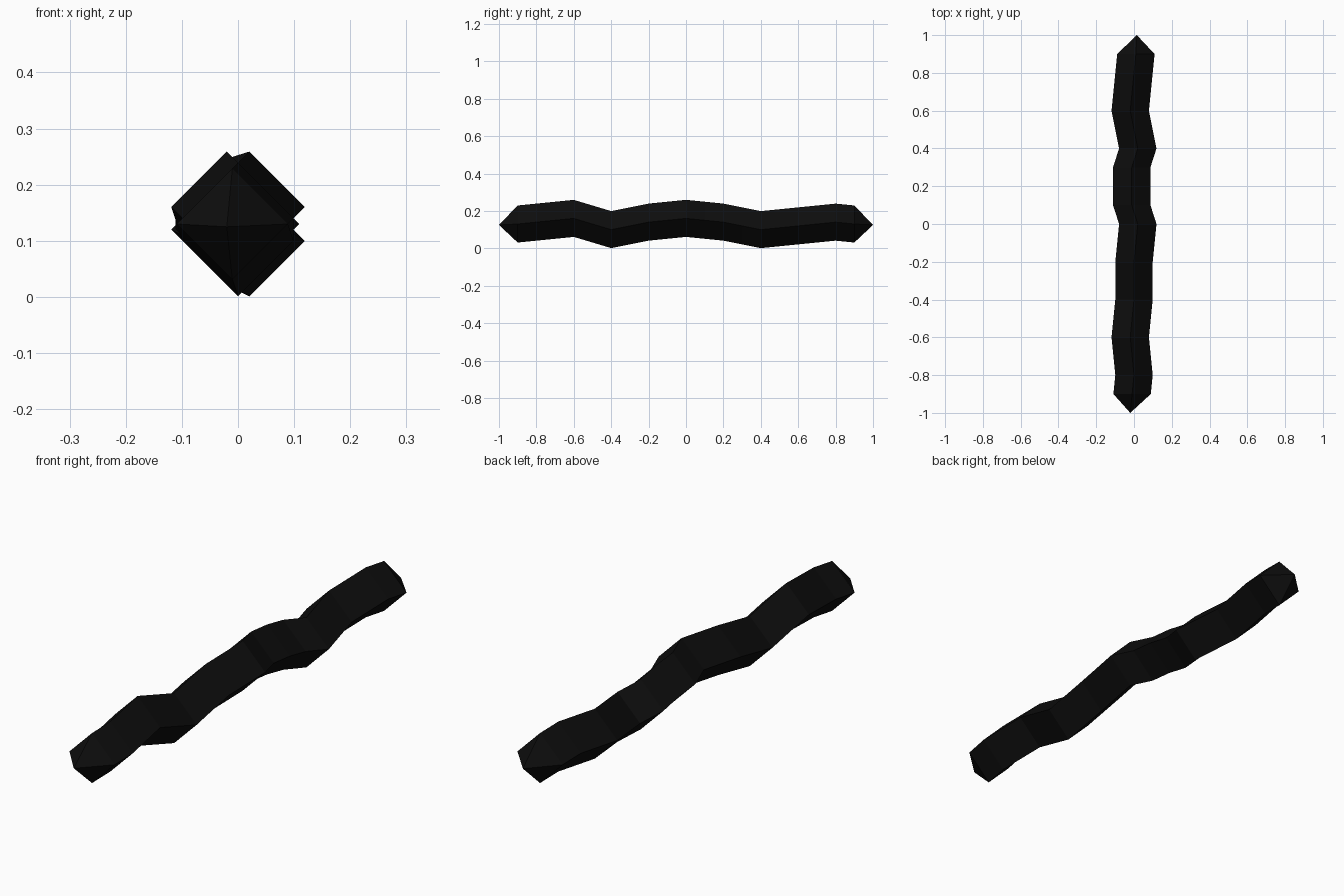
import bpy, bmesh
from mathutils import Vector

cube = bpy.data.objects.get("Cube")
if cube:
    bpy.data.objects.remove(cube)

# Charcoal material
charcoal = bpy.data.materials.new("charcoal black")
charcoal.use_nodes = True
color = (0.004, 0.004, 0.004, 1)
charcoal.diffuse_color = color
charcoal.node_tree.nodes["Principled BSDF"].inputs["Base Color"].default_value = color

# Centre line of the crooked rod, front to back: (x, y, z)
radius = 0.099
front_tip, *path, back_tip = [Vector(p) for p in (
    (-.02, -1, .125), (-.01, -.9, .13), (0, -.8, .14), (-.02, -.6, .16),
    (0, -.4, .1), (0, -.2, .14), (.02, 0, .16), (-.012, .1, .15),
    (-.012, .2, .14), (-.012, .3, .12), (.02, .4, .1), (-.02, .6, .12),
    (0, .8, .14), (.01, .9, .13), (.015, 1, .125))]
corners = [Vector(c) * radius for c in ((1, 0, 0), (0, 0, 1), (-1, 0, 0), (0, 0, -1))]

# Diamond sections joined along the path
bm = bmesh.new()
rings = [[bm.verts.new(p + c) for c in corners] for p in path]
sides = len(corners)
for a, b in zip(rings, rings[1:]):
    for i in range(sides):
        j = (i + 1) % sides
        bm.faces.new((a[i], a[j], b[j], b[i]))

# Pointed ends
for ring, tip in ((rings[0], front_tip), (rings[-1], back_tip)):
    apex = bm.verts.new(tip)
    for i in range(sides):
        bm.faces.new((ring[i], ring[(i + 1) % sides], apex))
bmesh.ops.recalc_face_normals(bm, faces=bm.faces[:])

mesh = bpy.data.meshes.new("crooked_rod")
bm.to_mesh(mesh)
bm.free()
mesh.materials.append(charcoal)
rod = bpy.data.objects.new("crooked_rod", mesh)
bpy.context.collection.objects.link(rod)
